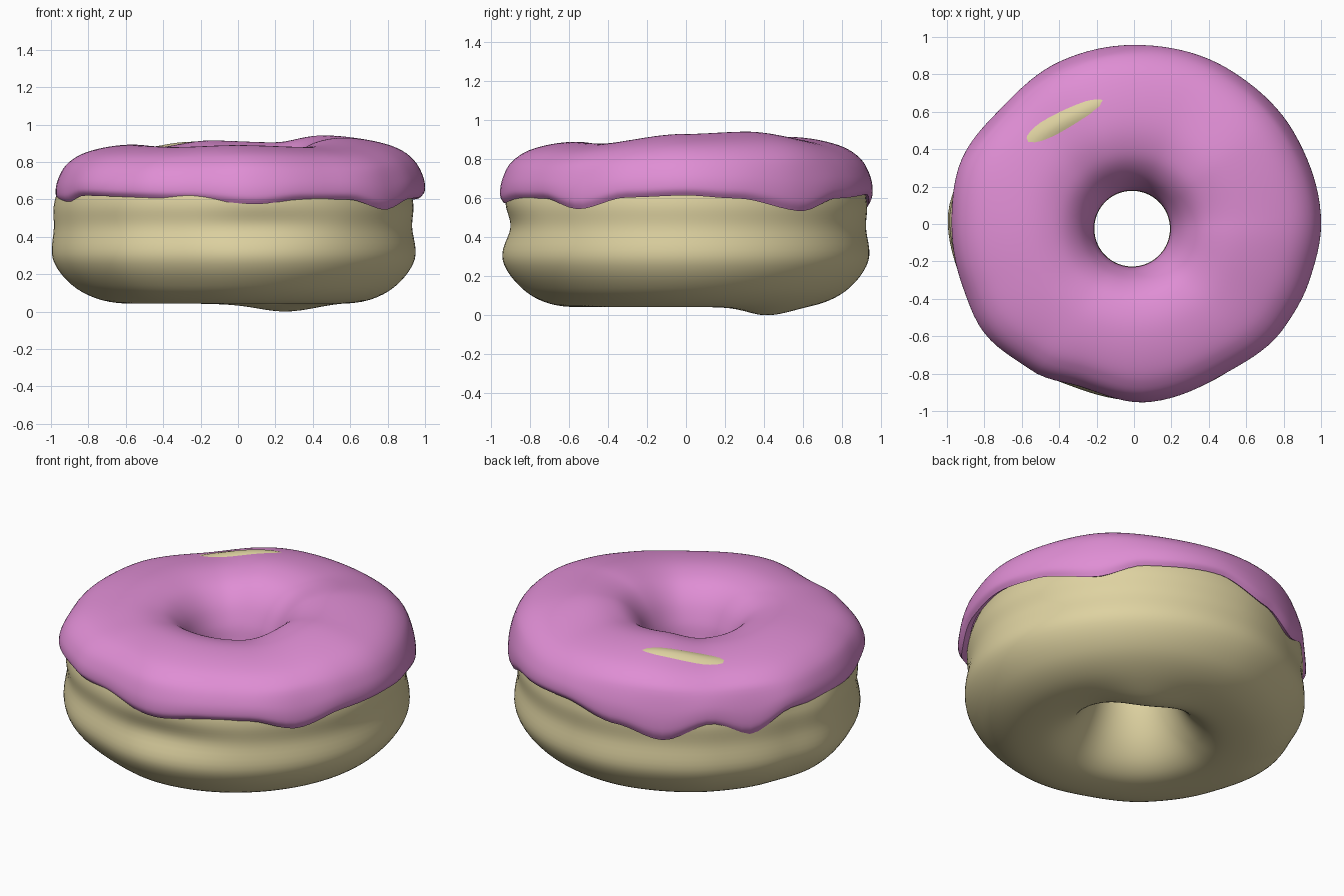
import bpy, bmesh
from math import sin, cos, radians, exp
from mathutils import Vector

if "Cube" in bpy.data.objects:
    bpy.data.objects.remove(bpy.data.objects["Cube"])

N = 120  # steps around the ring


def catmull(a, b, c, d, t):
    return b + (c - a) * (t / 2) + (2 * a - 5 * b + 4 * c - d) * (t * t / 2) \
        + (3 * b - a - 3 * c + d) * (t ** 3 / 2)


def around(keys, deg):
    """Smooth periodic lookup in a list of (degrees, value)."""
    n = len(keys)
    for i in range(n):
        a0, a1 = keys[i][0], keys[(i + 1) % n][0]
        span = (a1 - a0) % 360
        off = (deg - a0) % 360
        if off < span:
            t = off / span
            t = t * t * (3 - 2 * t)
            return keys[i][1] * (1 - t) + keys[(i + 1) % n][1] * t


def smooth_profile(pts, closed, steps):
    pts = [Vector(p) for p in pts]
    n = len(pts)
    get = (lambda i: pts[i % n]) if closed else (lambda i: pts[max(0, min(n - 1, i))])
    out = []
    for i in range(n if closed else n - 1):
        out += [catmull(get(i - 1), get(i), get(i + 1), get(i + 2), k / steps)
                for k in range(steps)]
    return out if closed else out + [pts[-1]]


def loft(name, profile, place, closed, colour):
    """Sweep a profile around z; place() turns (degrees, point) into x, y, z."""
    bm = bmesh.new()
    rings = [[bm.verts.new(place(360 * i / N, p)) for p in profile] for i in range(N)]
    m = len(profile)
    for i in range(N):
        a, b = rings[i], rings[(i + 1) % N]
        for j in range(m if closed else m - 1):
            k = (j + 1) % m
            bm.faces.new((a[j], b[j], b[k], a[k])).smooth = True
    me = bpy.data.meshes.new(name)
    bm.to_mesh(me)
    bm.free()
    ob = bpy.data.objects.new(name, me)
    bpy.context.collection.objects.link(ob)
    mat = bpy.data.materials.new(name + "_colour")
    mat.diffuse_color = colour
    mat.use_nodes = True
    mat.node_tree.nodes["Principled BSDF"].inputs["Base Color"].default_value = mat.diffuse_color
    me.materials.append(mat)
    return ob


def ring_point(deg, rho, scale, z):
    """Scale only the outer part; the hole stays round and slightly off centre."""
    w = max(0, min(1, (rho - 0.2) / 0.7))
    r = rho * (1 + (scale - 1) * w)
    a = radians(deg)
    return Vector((r * cos(a) - 0.01 * (1 - w), r * sin(a) - 0.025 * (1 - w), z))


def bump(p, x, y, deg, along, across, height):
    a = radians(deg)
    u = (p.x - x) * cos(a) + (p.y - y) * sin(a)
    v = (p.y - y) * cos(a) - (p.x - x) * sin(a)
    p.z += height * exp(-0.5 * ((u / along) ** 2 + (v / across) ** 2))


# Outline and height tables by angle
icing_r = [(0, 1.0), (30, .985), (58, .97), (90, .957), (115, .955), (136, .94), (162, .985),
           (180, .975), (200, .975), (215, .99), (235, .955), (252, .915), (274, .955),
           (300, .935), (325, .975), (342, .985)]
dough_r = [(0, .955), (45, .955), (90, .945), (115, .935), (136, .945), (160, .965), (178, 1.0),
           (200, .975), (225, .965), (250, .935), (270, .95), (315, .94)]
top_z = [(0, .93), (35, .942), (70, .905), (105, .915), (138, .878), (185, .893),
         (235, .88), (270, .89), (312, .88)]
edge_z = [(0, .615), (15, .60), (38, .535), (54, .60), (80, .62), (101, .55), (117, .485),
          (133, .57), (147, .495), (162, .61), (185, .59), (198, .585), (212, .62), (252, .605),
          (276, .575), (292, .60), (309, .60), (325, .545), (342, .605)]
waist = [(0, .01), (60, .01), (180, .0), (250, .02), (275, .04), (310, .01)]

# Dough ring
dough_pts = [(.52, .045), (.72, .06), (.885, .14), (.99, .28), (.985, .45), (.985, .57),
             (.95, .68), (.88, .785), (.72, .86), (.57, .875), (.44, .85), (.33, .75),
             (.24, .62), (.203, .5), (.22, .36), (.29, .20), (.39, .09)]


def place_dough(deg, p):
    rho, z = p
    if z > .6:
        z = .6 + (z - .6) * (around(top_z, deg) - .6) / .32
    if rho > .7:
        rho -= around(waist, deg) * exp(-((z - .46) / .1) ** 2)
    q = ring_point(deg, rho, around(dough_r, deg), z)
    if z > .6:
        bump(q, -.36, .575, 28, .36, .07, .055)  # dough showing through the icing
    elif z < .2:
        bump(q, .22, .38, 0, .16, .13, -.048)    # lump underneath
    return q


loft("dough", smooth_profile(dough_pts, True, 6), place_dough, True, (.73, .645, .355, 1))

# Icing shell: (radius, fraction of height between edge level and top)
icing_pts = [(.98, 0), (1.0, .12), (.99, .35), (.945, .62), (.86, .82), (.73, .945), (.58, 1.0),
             (.46, .96), (.36, .83), (.28, .57), (.225, .2), (.205, -.1)]


def place_icing(deg, p):
    rho, f = p
    z = .6 + (around(top_z, deg) - .6) * f
    if rho > .6:
        z += (around(edge_z, deg) - .6) * max(0, 1 - f / .6)
    return ring_point(deg, rho, around(icing_r, deg), z)


icing = loft("icing", smooth_profile(icing_pts, False, 5), place_icing, False, (.74, .27, .66, 1))
solid = icing.modifiers.new("thickness", 'SOLIDIFY')
solid.thickness = .04
solid.offset = -1

# Smooth shading with a crisp icing lip
bpy.context.view_layer.objects.active = icing
icing.select_set(True)
bpy.ops.object.modifier_apply(modifier=solid.name)
bpy.ops.object.shade_smooth_by_angle(angle=radians(50))
